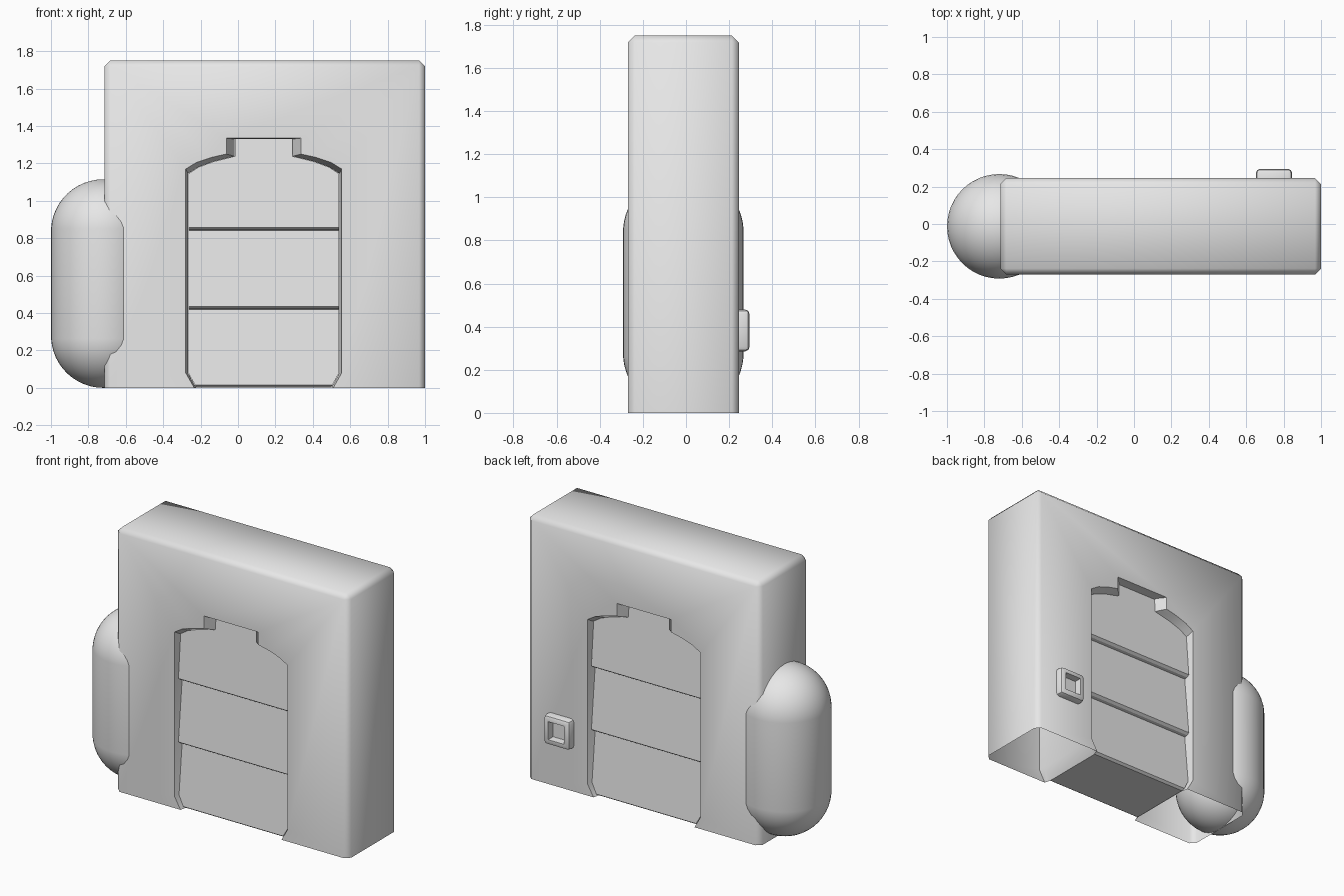
import bpy, bmesh, math

if "Cube" in bpy.data.objects:
    bpy.data.objects.remove(bpy.data.objects["Cube"])

YC = -0.0125          # mid-depth of the body
XC = 0.1375           # centre line of the opening

grey = bpy.data.materials.new("plain_grey")
grey.diffuse_color = (0.8, 0.8, 0.8, 1)
grey.use_nodes = True
grey.node_tree.nodes["Principled BSDF"].inputs["Base Color"].default_value = grey.diffuse_color


def to_object(name, bm):
    bmesh.ops.recalc_face_normals(bm, faces=bm.faces)
    mesh = bpy.data.meshes.new(name)
    bm.to_mesh(mesh)
    bm.free()
    mesh.materials.append(grey)
    ob = bpy.data.objects.new(name, mesh)
    bpy.context.collection.objects.link(ob)
    return ob


def activate(ob):
    bpy.ops.object.select_all(action='DESELECT')
    ob.select_set(True)
    bpy.context.view_layer.objects.active = ob


def smooth(ob, angle):
    activate(ob)
    bpy.ops.object.shade_smooth_by_angle(angle=math.radians(angle))


def loft(name, rings):
    """Join rings of 3D points into a closed solid."""
    bm = bmesh.new()
    loops = [[bm.verts.new(p) for p in r] for r in rings]
    n = len(loops[0])
    for a, b in zip(loops, loops[1:]):
        for i in range(n):
            bm.faces.new((a[i], a[(i + 1) % n], b[(i + 1) % n], b[i]))
    bm.faces.new(loops[0])
    bm.faces.new(loops[-1])
    return to_object(name, bm)


def box(x0, x1, y0, y1, z0, z1):
    bm = bmesh.new()
    bmesh.ops.create_cube(bm, size=1)
    for v in bm.verts:
        v.co = (x1 if v.co.x > 0 else x0, y1 if v.co.y > 0 else y0,
                z1 if v.co.z > 0 else z0)
    return bm


def boolean(ob, cutter, operation):
    cutter.hide_render = True
    mod = ob.modifiers.new("cut", 'BOOLEAN')
    mod.operation, mod.solver, mod.object = operation, 'EXACT', cutter
    activate(ob)
    bpy.ops.object.modifier_apply(modifier=mod.name)
    bpy.data.objects.remove(cutter)


# opening outlines (half, mirrored about XC)
OUTER = [(0.36, -0.02), (0.417, 0.08), (0.417, 1.17), (0.36, 1.205),
         (0.28, 1.232), (0.2, 1.25), (0.2, 1.335)]
INNER = [(0.35, -0.02), (0.405, 0.08), (0.405, 1.145), (0.35, 1.18),
         (0.27, 1.21), (0.155, 1.238), (0.155, 1.33)]


def outline(half, y, shrink=0.0):
    right = [(XC + x - shrink, y, z) for x, z in half]
    left = [(XC - x + shrink, y, z) for x, z in reversed(half)]
    return right + left


# body: chamfered box, opened at front and back, hollow underneath
bm = box(-0.715, 1.0, -0.27, 0.245, 0, 1.75)
edges = [e for e in bm.edges if max(v.co.z for v in e.verts) > 0.1]
bmesh.ops.bevel(bm, geom=edges, offset=0.032, segments=1, affect='EDGES')
body = to_object("body", bm)
cutter = loft("opening_cutter", [
    outline(OUTER, -0.35), outline(OUTER, -0.268), outline(INNER, -0.225),
    outline(INNER, 0.20), outline(OUTER, 0.243), outline(OUTER, 0.32)])
boolean(body, cutter, 'DIFFERENCE')
bm = bmesh.new()
bm.from_mesh(body.data)
bottom = [f for f in bm.faces if all(abs(v.co.z) < 1e-4 for v in f.verts)]
bmesh.ops.delete(bm, geom=bottom, context='FACES')
bm.to_mesh(body.data)
bm.free()
smooth(body, 50)

# slats: overlapping shingle profile on both sides, trimmed to the opening
levels = [0.0, 0.42, 0.842, 1.34]
front = []
for z0, z1 in zip(levels, levels[1:]):
    front += [(-0.23, z0 + 0.002), (-0.247, z0 + 0.014), (-0.207, z1)]
profile = front + [(2 * YC - y, z) for y, z in reversed(front)]
slats = loft("slats", [[(x, y, z) for y, z in profile] for x in (-0.35, 0.62)])
trim = loft("slat_trim", [outline(INNER, y, 0.002) for y in (-0.4, 0.4)])
boolean(slats, trim, 'INTERSECT')
smooth(slats, 30)

# side capsule
bm = bmesh.new()
bmesh.ops.create_uvsphere(bm, u_segments=48, v_segments=25, radius=0.28)
for v in bm.verts:
    v.co.z += 0.835 if v.co.z > 0 else 0.28
    v.co.x -= 0.72
    v.co.y += YC
smooth(to_object("side_capsule", bm), 40)

# square button on the back with a sunken centre
bm = box(0.652, 0.845, 0.23, 0.295, 0.285, 0.48)
edges = [e for e in bm.edges if max(v.co.y for v in e.verts) > 0.25]
bmesh.ops.bevel(bm, geom=edges, offset=0.022, segments=2, profile=0.5, affect='EDGES')
bm.normal_update()
face = max(bm.faces, key=lambda f: f.calc_center_median().y)
bmesh.ops.inset_individual(bm, faces=[face], thickness=0.022)
bmesh.ops.inset_individual(bm, faces=[face], thickness=0.006, depth=-0.045)
smooth(to_object("back_button", bm), 35)
